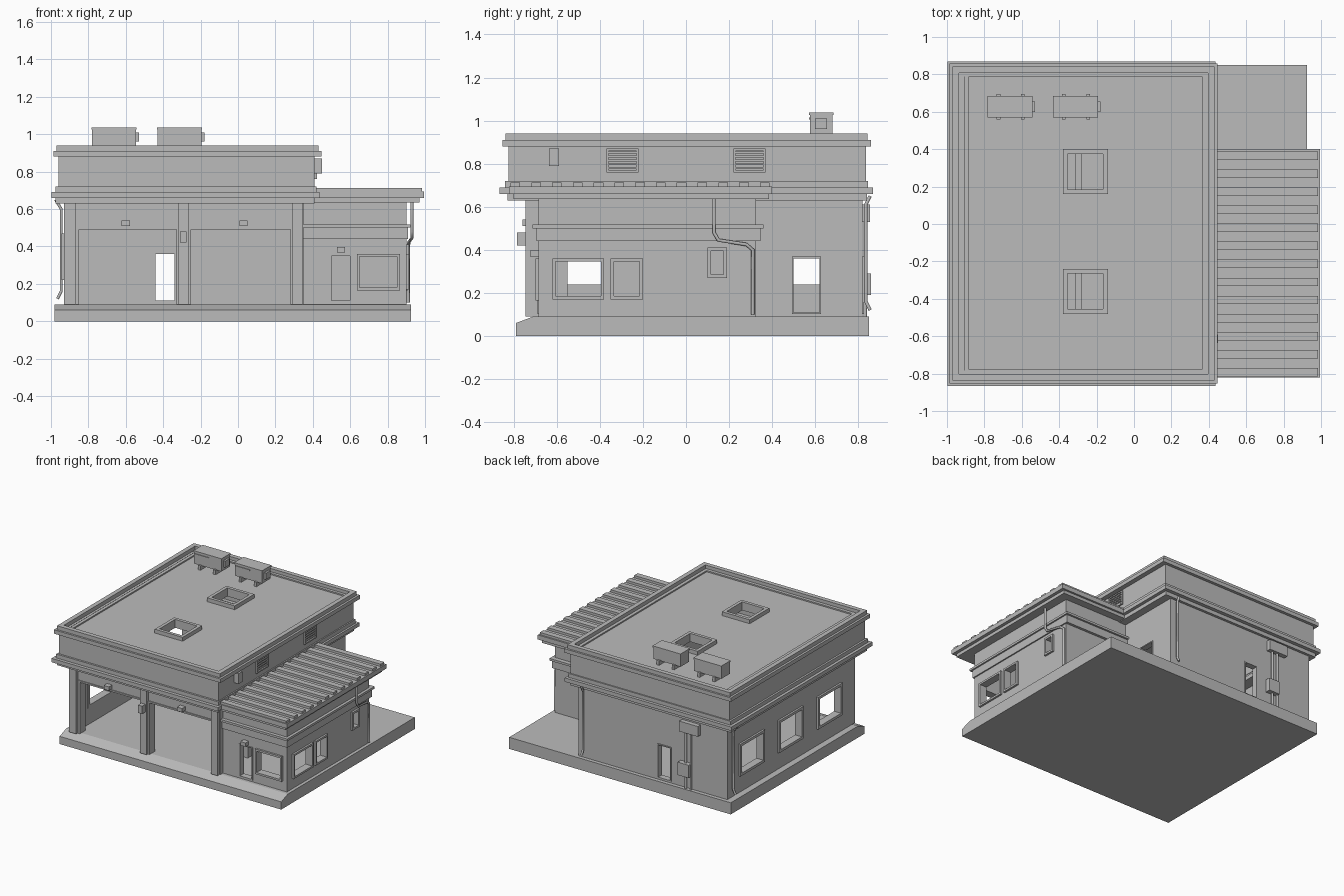
import bpy, bmesh
from mathutils import Vector

cube = bpy.data.objects.get("Cube")
if cube:
    bpy.data.objects.remove(cube)

grey = bpy.data.materials.new("plain concrete grey")
grey.use_nodes = True
colour = (0.5, 0.5, 0.5, 1)
grey.diffuse_color = colour
grey.node_tree.nodes["Principled BSDF"].inputs["Base Color"].default_value = colour


def finish(name, bm):
    bmesh.ops.recalc_face_normals(bm, faces=bm.faces)
    mesh = bpy.data.meshes.new(name)
    bm.to_mesh(mesh)
    bm.free()
    mesh.materials.append(grey)
    ob = bpy.data.objects.new(name, mesh)
    bpy.context.collection.objects.link(ob)
    return ob


def panel(name, axis, a, u, v, holes=()):
    """Slab across range a on its axis, spanning u and v, with rectangular holes (u0, u1, v0, v1)."""
    place = {"x": lambda p, q: (a[0], p, q), "y": lambda p, q: (p, a[0], q),
             "z": lambda p, q: (p, q, a[0])}[axis]
    us = sorted({*u, *(h[i] for h in holes for i in (0, 1))})
    vs = sorted({*v, *(h[i] for h in holes for i in (2, 3))})
    bm = bmesh.new()
    grid = {(p, q): bm.verts.new(place(p, q)) for p in us for q in vs}
    for p0, p1 in zip(us, us[1:]):
        for q0, q1 in zip(vs, vs[1:]):
            pm, qm = (p0 + p1) / 2, (q0 + q1) / 2
            if not any(h[0] < pm < h[1] and h[2] < qm < h[3] for h in holes):
                bm.faces.new([grid[k] for k in ((p0, q0), (p1, q0), (p1, q1), (p0, q1))])
    bmesh.ops.delete(bm, geom=[w for w in bm.verts if not w.link_faces], context="VERTS")
    out = bmesh.ops.extrude_face_region(bm, geom=bm.faces[:])["geom"]
    shift = Vector([a[1] - a[0] if c == axis else 0 for c in "xyz"])
    bmesh.ops.translate(bm, verts=[g for g in out if isinstance(g, bmesh.types.BMVert)], vec=shift)
    bmesh.ops.dissolve_limit(bm, angle_limit=0.01, verts=bm.verts, edges=bm.edges)
    return finish(name, bm)


def box(name, x, y, z):
    return panel(name, "z", z, x, y)


def ring(name, x, y, z, w):
    """Rectangular band around the building."""
    return panel(name, "z", z, x, y, [(x[0] + w, x[1] - w, y[0] + w, y[1] - w)])


def frame(name, axis, a, hole, w=0.02):
    u0, u1, v0, v1 = hole
    return panel(name, axis, a, (u0 - w, u1 + w), (v0 - w, v1 + w), [hole])


def pipe(name, points, r=0.009):
    curve = bpy.data.curves.new(name, "CURVE")
    curve.dimensions = "3D"
    curve.bevel_depth = r
    curve.bevel_resolution = 1
    curve.use_fill_caps = True
    line = curve.splines.new("POLY")
    line.points.add(len(points) - 1)
    for p, co in zip(line.points, points):
        p.co = (*co, 1)
    curve.materials.append(grey)
    bpy.context.collection.objects.link(bpy.data.objects.new(name, curve))


# Base slab with sloped front edge
bm = bmesh.new()
profile = [(-0.79, 0), (0.85, 0), (0.85, 0.09), (-0.71, 0.09), (-0.79, 0.06)]
face = bm.faces.new([bm.verts.new((-0.98, y, z)) for y, z in profile])
ext = bmesh.ops.extrude_face_region(bm, geom=[face])["geom"]
bmesh.ops.translate(bm, verts=[g for g in ext if isinstance(g, bmesh.types.BMVert)], vec=(1.905, 0, 0))
finish("base_slab", bm)

# Main hall walls
low = (0.09, 0.66)
bays = [(-0.85, -0.33, 0.09, 0.49), (-0.25, 0.28, 0.09, 0.49)]
panel("front_wall", "y", (-0.72, -0.67), (-0.92, 0.34), low, bays)
back_door = (-0.44, -0.34, 0.11, 0.36)
panel("back_wall", "y", (0.78, 0.82), (-0.93, 0.35), low, [back_door])
side_windows = [(c - 0.13, c + 0.13, 0.24, 0.45) for c in (0.53, 0.055, -0.425)]
panel("window_wall", "x", (-0.93, -0.89), (-0.72, 0.82), low, side_windows)
side_door = (0.5, 0.62, 0.11, 0.36)
panel("inner_wall", "x", (0.31, 0.35), (-0.72, 0.82), low, [side_door, (-0.55, -0.38, 0.09, 0.36)])
for x0, x1 in ((-0.93, -0.87), (-0.32, -0.265), (0.29, 0.345)):
    box("front_pillar", (x0, x1), (-0.745, -0.66), low)
for hole in side_windows:
    frame("side_window_frame", "x", (-0.945, -0.885), hole)
frame("side_door_frame", "x", (0.31, 0.357), side_door, 0.008)
frame("back_door_frame", "y", (0.78, 0.827), back_door, 0.008)
for u0, u1, v0, v1 in bays:
    panel("bay_frame", "y", (-0.728, -0.66), (u0 - 0.015, u1 + 0.015), (v0, v1 + 0.012), [(u0, u1, v0, v1)])

# Cornice, upper walls and parapet
ring("cornice_lower", (-0.975, 0.41), (-0.83, 0.84), (0.63, 0.66), 0.17)
ring("cornice_ledge", (-0.997, 0.435), (-0.865, 0.868), (0.66, 0.69), 0.17)
ring("cornice_upper", (-0.975, 0.42), (-0.84, 0.845), (0.69, 0.72), 0.12)
ring("upper_wall", (-0.96, 0.41), (-0.825, 0.835), (0.72, 0.88), 0.05)
ring("parapet_trim", (-0.987, 0.447), (-0.852, 0.858), (0.88, 0.91), 0.07)
ring("parapet_cap", (-0.97, 0.43), (-0.837, 0.843), (0.91, 0.94), 0.035)

# Roof deck with open skylights
skylights = [(-0.355, -0.165, c - 0.095, c + 0.095) for c in (0.28, -0.36)]
panel("roof_deck", "z", (0.87, 0.905), (-0.94, 0.4), (-0.81, 0.82), skylights)
ring("deck_edge", (-0.91, 0.39), (-0.8, 0.81), (0.905, 0.915), 0.025)
for hole in skylights:
    frame("skylight_curb", "z", (0.87, 0.935), hole, 0.025)
box("ceiling_beam", (-0.315, -0.28), (-0.7, 0.8), (0.6, 0.64))

# Rooftop cooling units
for x in (-0.78, -0.43):
    box("cooler_body", (x, x + 0.235), (0.575, 0.68), (0.935, 1.025))
    box("cooler_lid", (x - 0.003, x + 0.238), (0.57, 0.685), (1.025, 1.037))
    box("cooler_side_box", (x + 0.235, x + 0.25), (0.6, 0.655), (0.96, 1.01))
    box("cooler_front_strip", (x + 0.01, x + 0.13), (0.57, 0.58), (1.005, 1.015))
    for dx in (0.045, 0.175):
        box("cooler_foot", (x + dx, x + dx + 0.02), (0.56, 0.695), (0.9, 0.94))

# Annex walls and openings
top = (0.09, 0.65)
front_window, front_door = (0.65, 0.85, 0.18, 0.345), (0.5, 0.6, 0.11, 0.35)
annex_windows = [(-0.605, -0.395, 0.185, 0.345), (-0.335, -0.215, 0.185, 0.345), (0.115, 0.175, 0.285, 0.395)]
panel("annex_front_wall", "y", (-0.685, -0.645), (0.34, 0.9), top, [front_window, front_door])
panel("annex_side_wall", "x", (0.86, 0.9), (-0.685, 0.325), top, annex_windows)
panel("annex_back_wall", "y", (0.285, 0.325), (0.34, 0.9), top)
frame("annex_front_window_frame", "y", (-0.7, -0.64), front_window, 0.015)
frame("annex_door_frame", "y", (-0.69, -0.64), front_door, 0.008)
for hole in annex_windows:
    frame("annex_window_frame", "x", (0.855, 0.915), hole, 0.015)
ring("annex_band_lower", (0.31, 0.91), (-0.695, 0.345), (0.44, 0.5), 0.04)
ring("annex_band_upper", (0.31, 0.922), (-0.712, 0.36), (0.5, 0.517), 0.05)

# Annex ribbed roof
box("annex_eave", (0.34, 0.97), (-0.8, 0.385), (0.635, 0.66))
box("annex_roof", (0.34, 0.995), (-0.822, 0.4), (0.66, 0.695))
for i in range(13):
    y = -0.815 + i * 0.0965
    box("annex_roof_rib", (0.4, 0.985), (y, y + 0.045), (0.69, 0.713))

# Louvred vents on the upper side wall
for y in (-0.295, 0.295):
    frame("vent_frame", "x", (0.4, 0.422), (y - 0.065, y + 0.065, 0.77, 0.86), 0.01)
    for i in range(5):
        z = 0.775 + i * 0.018
        box("vent_slat", (0.4, 0.417), (y - 0.065, y + 0.065), (z, z + 0.009))

# Lamps
box("side_lamp", (0.4, 0.45), (-0.635, -0.59), (0.79, 0.87))
box("pillar_lamp", (-0.31, -0.275), (-0.785, -0.74), (0.42, 0.48))
for x, y, z in ((-0.6, -0.72, 0.51), (0.03, -0.72, 0.51), (0.55, -0.685, 0.368)):
    box("door_lamp", (x - 0.022, x + 0.022), (y - 0.04, y + 0.01), (z, z + 0.03))

# Drainpipes and service boxes
pipe("annex_drainpipe", [(0.93, 0.13, 0.64), (0.93, 0.13, 0.48), (0.93, 0.15, 0.445),
                         (0.915, 0.28, 0.425), (0.91, 0.31, 0.4), (0.91, 0.31, 0.1)])
pipe("side_drainpipe", [(-0.975, 0.77, 0.65), (-0.945, 0.77, 0.6), (-0.945, 0.77, 0.16), (-0.965, 0.77, 0.12)])
pipe("back_drainpipe", [(0.3, 0.855, 0.65), (0.3, 0.835, 0.61), (0.3, 0.835, 0.16), (0.3, 0.855, 0.12)])
for x in (-0.625, -0.58):
    pipe("service_pipe", [(x, 0.832, 0.09), (x, 0.832, 0.6)])
box("service_box_upper", (-0.7, -0.54), (0.815, 0.855), (0.53, 0.61))
box("service_box_lower", (-0.625, -0.53), (0.815, 0.86), (0.19, 0.29))
